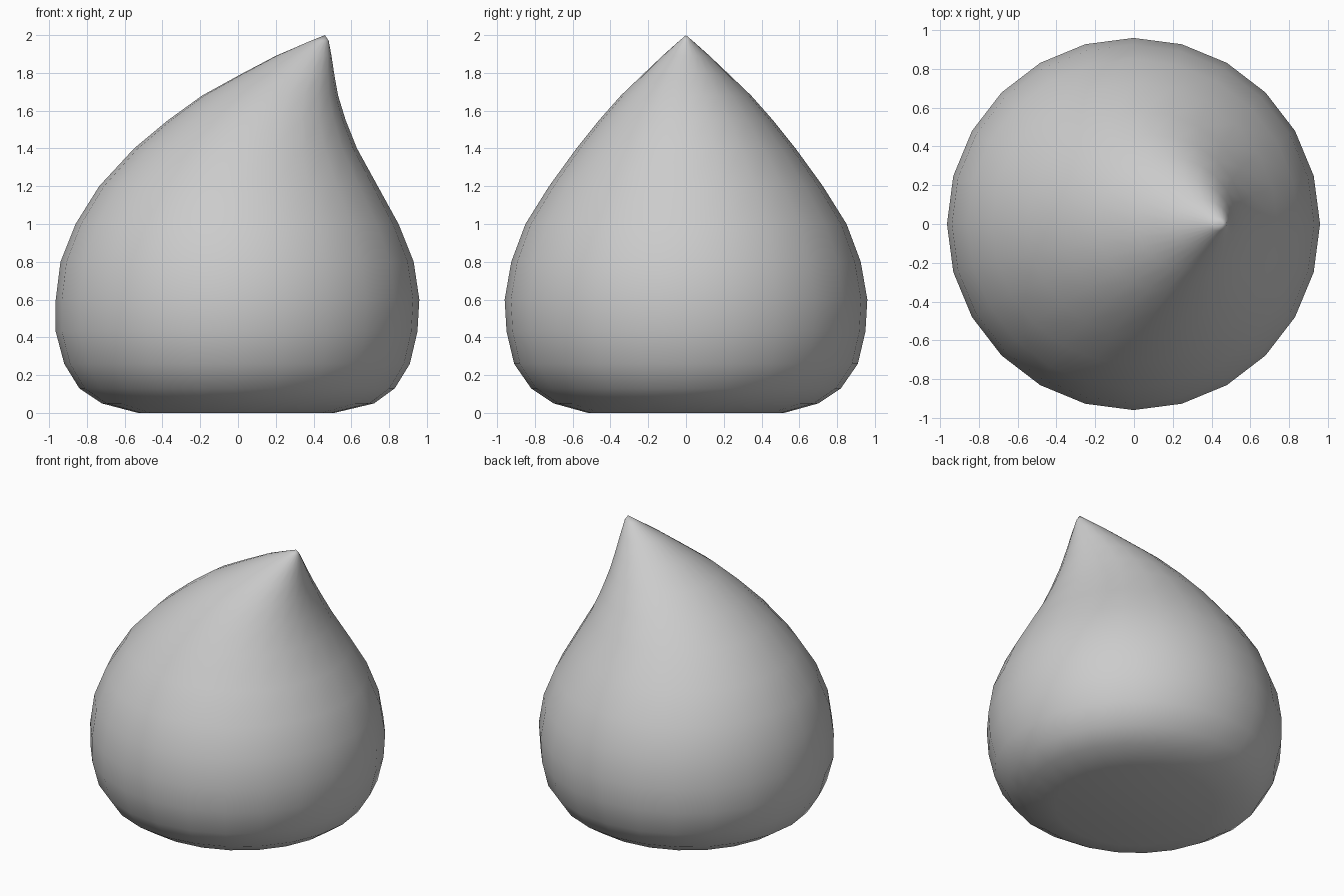
import bpy, bmesh, math

cube = bpy.data.objects.get("Cube")
if cube:
    bpy.data.objects.remove(cube, do_unlink=True)

SIDES = 24

# Droplet outline: height, left edge, right edge, half depth
OUTLINE = [
    (0.0, -0.53, 0.51, 0.52),
    (0.05, -0.72, 0.72, 0.70),
    (0.13, -0.84, 0.83, 0.82),
    (0.26, -0.92, 0.91, 0.91),
    (0.43, -0.965, 0.95, 0.95),
    (0.6, -0.965, 0.96, 0.96),
    (0.8, -0.94, 0.93, 0.925),
    (1.0, -0.86, 0.85, 0.85),
    (1.2, -0.735, 0.74, 0.725),
    (1.4, -0.55, 0.63, 0.58),
    (1.55, -0.37, 0.57, 0.46),
    (1.68, -0.19, 0.53, 0.345),
    (1.79, 0.01, 0.51, 0.23),
    (1.89, 0.2, 0.495, 0.125),
    (1.97, 0.385, 0.48, 0.035),
]
TIP = (0.46, 0, 2)


def make_material(name, color):
    mat = bpy.data.materials.new(name)
    mat.use_nodes = True
    mat.diffuse_color = color
    mat.node_tree.nodes["Principled BSDF"].inputs["Base Color"].default_value = color
    return mat


def make_ring(bm, z, left, right, depth):
    centre, radius = (left + right) / 2, (right - left) / 2
    angles = [math.tau * i / SIDES for i in range(SIDES)]
    return [bm.verts.new((centre + radius * math.cos(a), depth * math.sin(a), z))
            for a in angles]


# Loft the leaning droplet, closed by a flat base and a point
bm = bmesh.new()
rings = [make_ring(bm, *row) for row in OUTLINE]
bm.faces.new(rings[0][::-1])
for low, high in zip(rings, rings[1:]):
    for i in range(SIDES):
        j = (i + 1) % SIDES
        bm.faces.new((low[i], low[j], high[j], high[i]))
tip = bm.verts.new(TIP)
for i in range(SIDES):
    bm.faces.new((rings[-1][i], rings[-1][(i + 1) % SIDES], tip))
for face in bm.faces:
    face.smooth = True

mesh = bpy.data.meshes.new("droplet_body")
bm.to_mesh(mesh)
bm.free()
mesh.materials.append(make_material("light grey", (0.6, 0.6, 0.6, 1)))
body = bpy.data.objects.new("droplet_body", mesh)
bpy.context.collection.objects.link(body)
